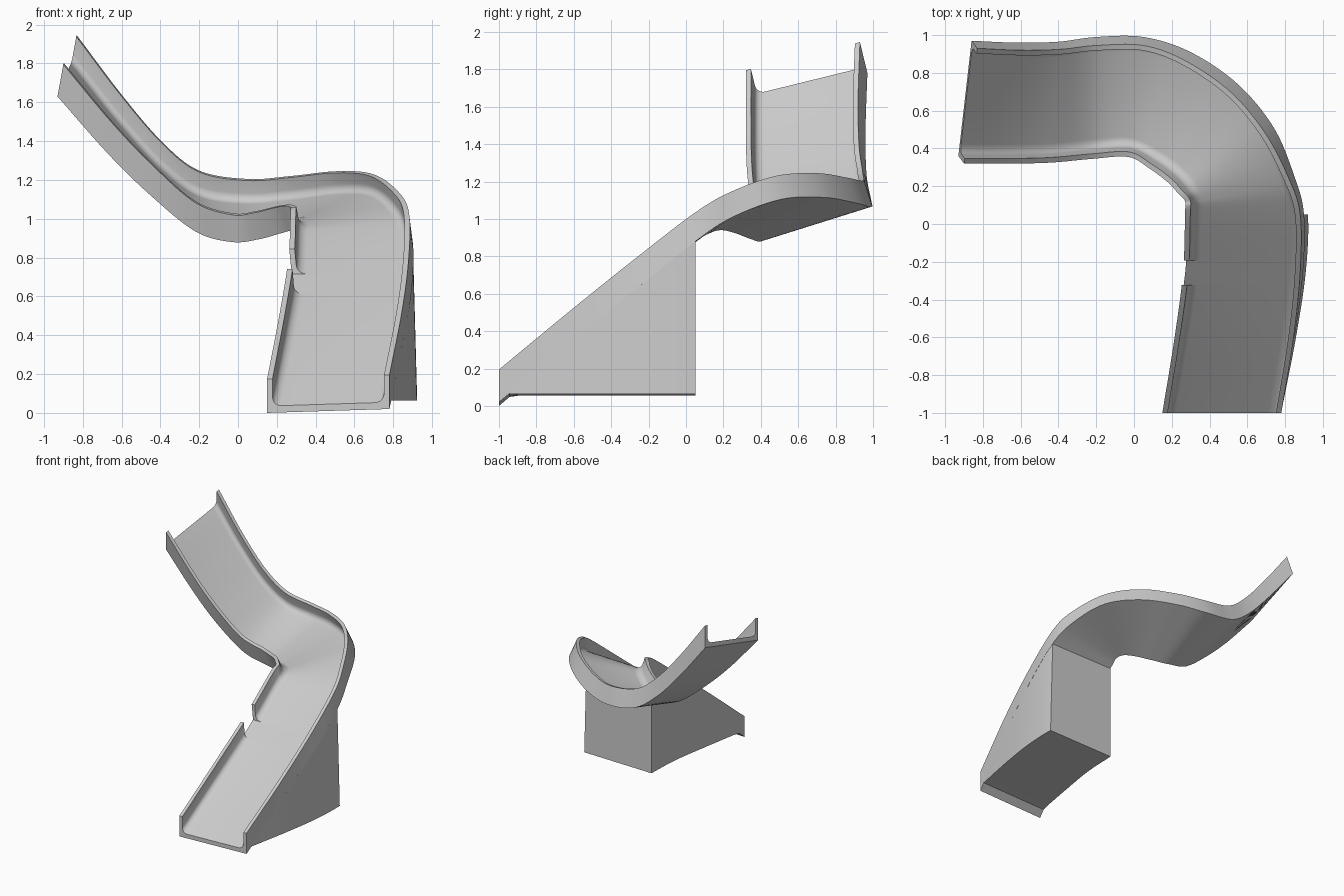
import bpy, bmesh, math
from mathutils import Vector

cube = bpy.data.objects.get("Cube")
if cube:
    bpy.data.objects.remove(cube)

grey = bpy.data.materials.new("light grey plastic")
grey.use_nodes = True
COLOUR = (0.6, 0.6, 0.6, 1)
grey.diffuse_color = COLOUR
grey.node_tree.nodes["Principled BSDF"].inputs["Base Color"].default_value = COLOUR

# Stations down the chute: inner bottom edge, outer bottom edge, rail direction
STATIONS = [
    ((-.93, .36, 1.63), (-.86, .97, 1.78), (.03, -.04, .165)),
    ((-.67, .36, 1.335), (-.62, .96, 1.48), (.02, -.04, .16)),
    ((-.45, .365, 1.12), (-.4, .965, 1.24), (.01, -.04, .155)),
    ((-.22, .39, .935), (-.2, .99, 1.1), (0, -.045, .148)),
    ((-.03, .4, .88), (.05, .99, 1.065), (0, -.045, .14)),
    ((.11, .34, .895), (.3, .91, 1.085), (-.03, -.045, .135)),
    ((.22, .26, .925), (.55, .74, 1.115), (-.04, -.04, .13)),
    ((.28, .19, .94), (.74, .51, 1.105), (-.045, -.03, .125)),
    ((.3, .13, .925), (.85, .25, 1.01), (-.03, -.01, .135)),
    ((.29, .05, .875), (.9, .05, .88), (-.02, 0, .155)),
    ((.275, -.25, .635), (.895, -.25, .64), (-.015, 0, .165)),
    ((.22, -.6, .345), (.85, -.6, .355), (-.005, 0, .17)),
    ((.15, -1, 0), (.78, -1, .02), (0, 0, .175)),
]
LAST = len(STATIONS) - 1
SUPPORT_START = 9
GAP = (9.83, 10.22)
WALL, FLOOR, FILLET = .028, .035, .045


def sample(t):
    """Smooth interpolation of the three station vectors."""
    i = min(int(t), LAST - 1)
    f = t - i
    out = []
    for k in range(3):
        p = [Vector(STATIONS[max(0, min(LAST, i + j))][k]) for j in (-1, 0, 1, 2)]
        if i == 0:
            p[0] = 2 * p[1] - p[2]
        if i == LAST - 1:
            p[3] = 2 * p[2] - p[1]
        m0, m1 = (p[2] - p[0]) / 2, (p[3] - p[1]) / 2
        d = p[2] - p[1]
        out.append(p[1] + f * m0 + f * f * (3 * d - 2 * m0 - m1) + f ** 3 * (m0 + m1 - 2 * d))
    return out


def section(t, cut):
    """Channel outline with filleted inside corners; cut drops the inner rail."""
    a, b, up = sample(t)
    width, height = (b - a).length, up.length
    half = [(0, 0), (0, height), (WALL, height)]
    for s in range(7):
        ang = s / 6 * math.pi / 2
        half.append((WALL + FILLET * (1 - math.cos(ang)), FLOOR + FILLET * (1 - math.sin(ang))))
    inner = [(u, min(v, FLOOR)) for u, v in half] if cut else half
    outline = inner + [(width - u, v) for u, v in reversed(half)]
    return [a + (b - a) * (u / width) + up * (v / height) for u, v in outline]


def loft(name, rings, angle):
    """Skin closed rings, cap both ends and finish the object."""
    bm = bmesh.new()
    loops = [[bm.verts.new(p) for p in ring] for ring in rings]
    n = len(loops[0])
    for r, s in zip(loops, loops[1:]):
        for i in range(n):
            j = (i + 1) % n
            bm.faces.new((r[i], r[j], s[j], s[i]))
    bm.faces.new(loops[0])
    bm.faces.new(loops[-1])
    bmesh.ops.remove_doubles(bm, verts=bm.verts, dist=.0001)
    bmesh.ops.dissolve_degenerate(bm, edges=bm.edges, dist=.0001)
    bmesh.ops.recalc_face_normals(bm, faces=bm.faces)
    mesh = bpy.data.meshes.new(name)
    bm.to_mesh(mesh)
    bm.free()
    mesh.materials.append(grey)
    obj = bpy.data.objects.new(name, mesh)
    bpy.context.collection.objects.link(obj)
    bpy.ops.object.select_all(action='DESELECT')
    obj.select_set(True)
    bpy.context.view_layer.objects.active = obj
    bpy.ops.object.shade_smooth_by_angle(angle=math.radians(angle))


# Banked curving chute, with a break in the inner rail
times = [(i / 8, False) for i in range(LAST * 8 + 1)]
times = [(t, GAP[0] < t < GAP[1]) for t, _ in times]
times += [(g, c) for g in GAP for c in (False, True)]
times.sort(key=lambda e: (e[0], e[1] if e[0] < GAP[1] else not e[1]))
loft("slide_chute", [section(t, c) for t, c in times], 35)

# Solid base under the straight run, flaring slightly outward at the foot
BASE_Z, STEPS = .055, 24
rings = []
for i in range(STEPS + 1):
    t = SUPPORT_START + i / STEPS * (LAST - .14 - SUPPORT_START)
    a, b, up = sample(t)
    lift = up * .1
    flare = Vector((.025 * max(0, b.z - BASE_Z), 0, 0))
    rings.append([a + lift, b + lift,
                  Vector((b.x, b.y, min(b.z, BASE_Z + .01))) + flare,
                  Vector((a.x, a.y, min(a.z, BASE_Z)))])
loft("support_base", rings, 35)
